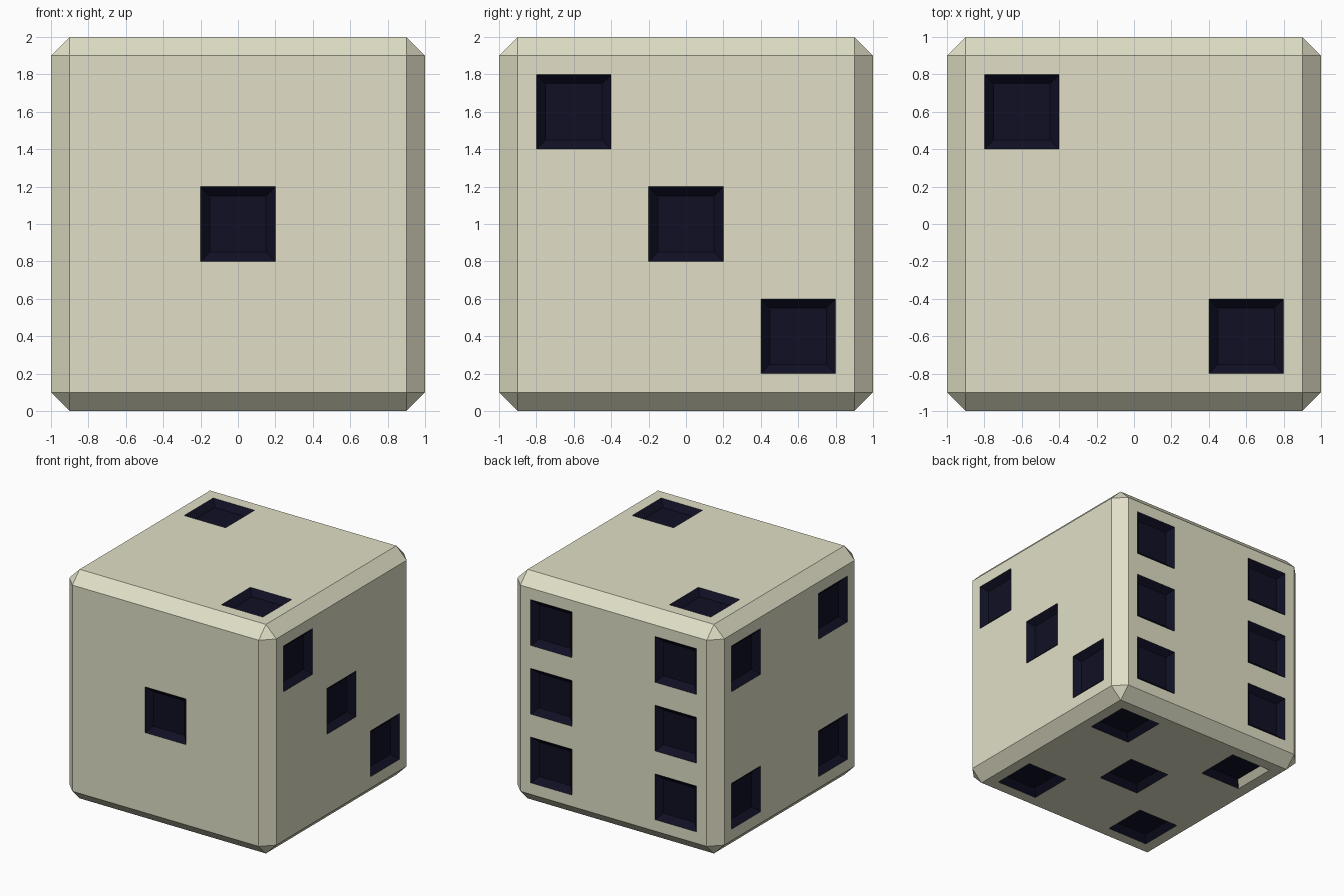
import bpy, bmesh
from mathutils import Vector

if "Cube" in bpy.data.objects:
    bpy.data.objects.remove(bpy.data.objects["Cube"])

def material(name, rgb):
    m = bpy.data.materials.new(name)
    m.diffuse_color = (*rgb, 1)
    m.use_nodes = True
    m.node_tree.nodes["Principled BSDF"].inputs["Base Color"].default_value = m.diffuse_color
    return m

# chamfered cube
bm = bmesh.new()
bmesh.ops.create_cube(bm, size=2)
bmesh.ops.bevel(bm, geom=bm.edges[:], offset=0.1, offset_type='OFFSET',
                segments=1, profile=0.5, affect='EDGES')

# grid cuts, so that every pip is exactly one cell
for axis in range(3):
    normal = Vector([float(i == axis) for i in range(3)])
    for d in (-0.8, -0.4, -0.2, 0.2, 0.4, 0.8):
        bmesh.ops.bisect_plane(bm, geom=bm.verts[:] + bm.edges[:] + bm.faces[:],
                               dist=1e-5, plane_co=normal * d, plane_no=normal)

# pip centres on all six sides
P = 0.6
corners = [(a, b) for a in (-P, P) for b in (-P, P)]
pips = [Vector((0, -1, 0))]                                        # front: one
pips += [Vector((-P, P, 1)), Vector((P, -P, 1))]                   # top: two
pips += [Vector((1, a, -a)) for a in (-P, 0, P)]                   # right: three
pips += [Vector((-1, a, b)) for a, b in corners]                   # left: four
pips += [Vector((a, b, -1)) for a, b in corners + [(0, 0)]]        # bottom: five
pips += [Vector((a, 1, b)) for a in (-P, P) for b in (-P, 0, P)]   # back: six

# sunken pips with sloping walls
floors = [f for f in bm.faces
          if any((f.calc_center_median() - p).length < 0.01 for p in pips)]
walls = bmesh.ops.inset_individual(bm, faces=floors, thickness=0.05,
                                   depth=-0.05, use_even_offset=True)["faces"]
for f in floors + walls:
    f.material_index = 1

# one wall of a bottom pip keeps the body colour
for f in walls:
    if (f.calc_center_median() - Vector((-0.775, P, -0.975))).length < 0.02:
        f.material_index = 0

bmesh.ops.translate(bm, verts=bm.verts[:], vec=(0, 0, 1))
bmesh.ops.recalc_face_normals(bm, faces=bm.faces[:])
mesh = bpy.data.meshes.new("die")
bm.to_mesh(mesh)
bm.free()
mesh.materials.append(material("cream", (0.75, 0.74, 0.57)))
mesh.materials.append(material("dark navy", (0.005, 0.005, 0.018)))
die = bpy.data.objects.new("die", mesh)
bpy.context.collection.objects.link(die)
